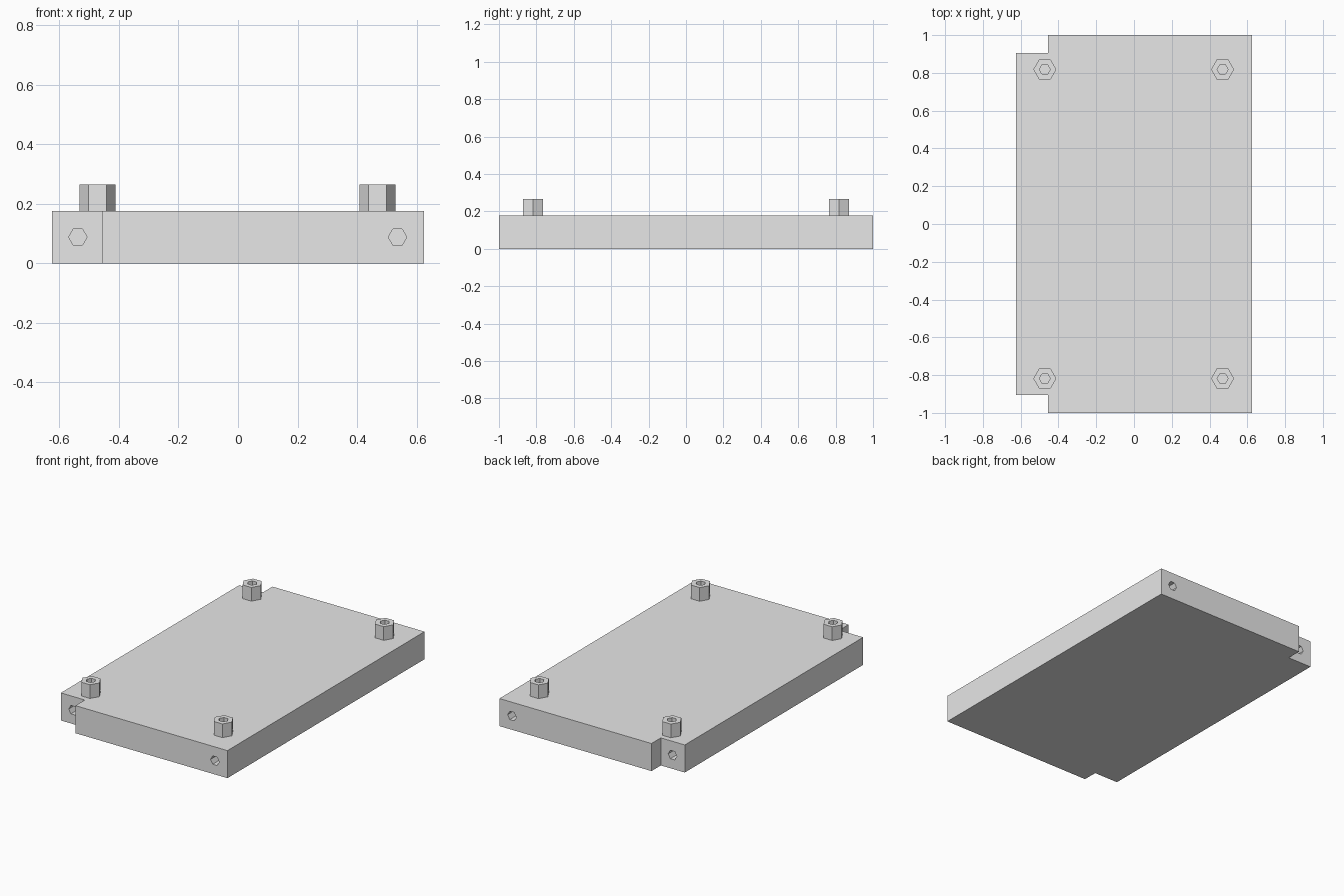
import bpy, bmesh
from math import cos, sin, pi
from mathutils import Matrix

cube = bpy.data.objects.get("Cube")
if cube:
    bpy.data.objects.remove(cube, do_unlink=True)

grey = bpy.data.materials.new("plain_grey")
grey.use_nodes = True
colour = (0.8, 0.8, 0.8, 1)
grey.diffuse_color = colour
next(n for n in grey.node_tree.nodes if n.type == 'BSDF_PRINCIPLED').inputs["Base Color"].default_value = colour


def prism(name, outline, z0, z1, matrix=Matrix()):
    """Extrude a flat outline from z0 to z1, then place it."""
    bm = bmesh.new()
    face = bm.faces.new([bm.verts.new((x, y, z0)) for x, y in outline])
    top = bmesh.ops.extrude_face_region(bm, geom=[face], use_keep_orig=True)["geom"]
    for v in top:
        if isinstance(v, bmesh.types.BMVert):
            v.co.z = z1
    bmesh.ops.recalc_face_normals(bm, faces=bm.faces)
    bm.transform(matrix)
    mesh = bpy.data.meshes.new(name)
    bm.to_mesh(mesh)
    bm.free()
    mesh.materials.append(grey)
    obj = bpy.data.objects.new(name, mesh)
    bpy.context.collection.objects.link(obj)
    return obj


def hexagon(radius):
    return [(radius * cos(i * pi / 3), radius * sin(i * pi / 3)) for i in range(6)]


def cut(target, cutter):
    """Subtract the cutter for good and remove it."""
    mod = target.modifiers.new("hole", 'BOOLEAN')
    mod.operation = 'DIFFERENCE'
    mod.solver = 'EXACT'
    mod.object = cutter
    bpy.context.view_layer.objects.active = target
    bpy.ops.object.modifier_apply(modifier=mod.name)
    bpy.data.objects.remove(cutter, do_unlink=True)


HALF_W, NOTCH_X, NOTCH_Y = 0.625, -0.455, 0.905
THICK, TOP = 0.177, 0.265

# Base plate with two notched corners on its right side
half = [(HALF_W, 1), (NOTCH_X, 1), (NOTCH_X, NOTCH_Y), (-HALF_W, NOTCH_Y)]
plate = prism("base_plate", half + [(x, -y) for x, y in reversed(half)], 0, THICK)

# Hexagonal blind holes in the front and back ends
for side in (-1, 1):
    for x, end in ((-0.538, NOTCH_Y), (0.536, 1)):
        place = Matrix.Translation((x, side * end, THICK / 2)) @ Matrix.Rotation(-side * pi / 2, 4, 'X')
        cut(plate, prism("end_hole_cutter", hexagon(0.031), -0.15, 0.05, place))

# Hollow hexagonal standoffs near the corners
for x, side_name in ((-0.472, "right"), (0.469, "left")):
    for y, end_name in ((-0.818, "front"), (0.818, "back")):
        place = Matrix.Translation((x, y, 0))
        post = prism(f"standoff_{end_name}_{side_name}", hexagon(0.061), THICK, TOP, place)
        cut(post, prism("standoff_cutter", hexagon(0.029), THICK - 0.05, TOP + 0.05, place))
